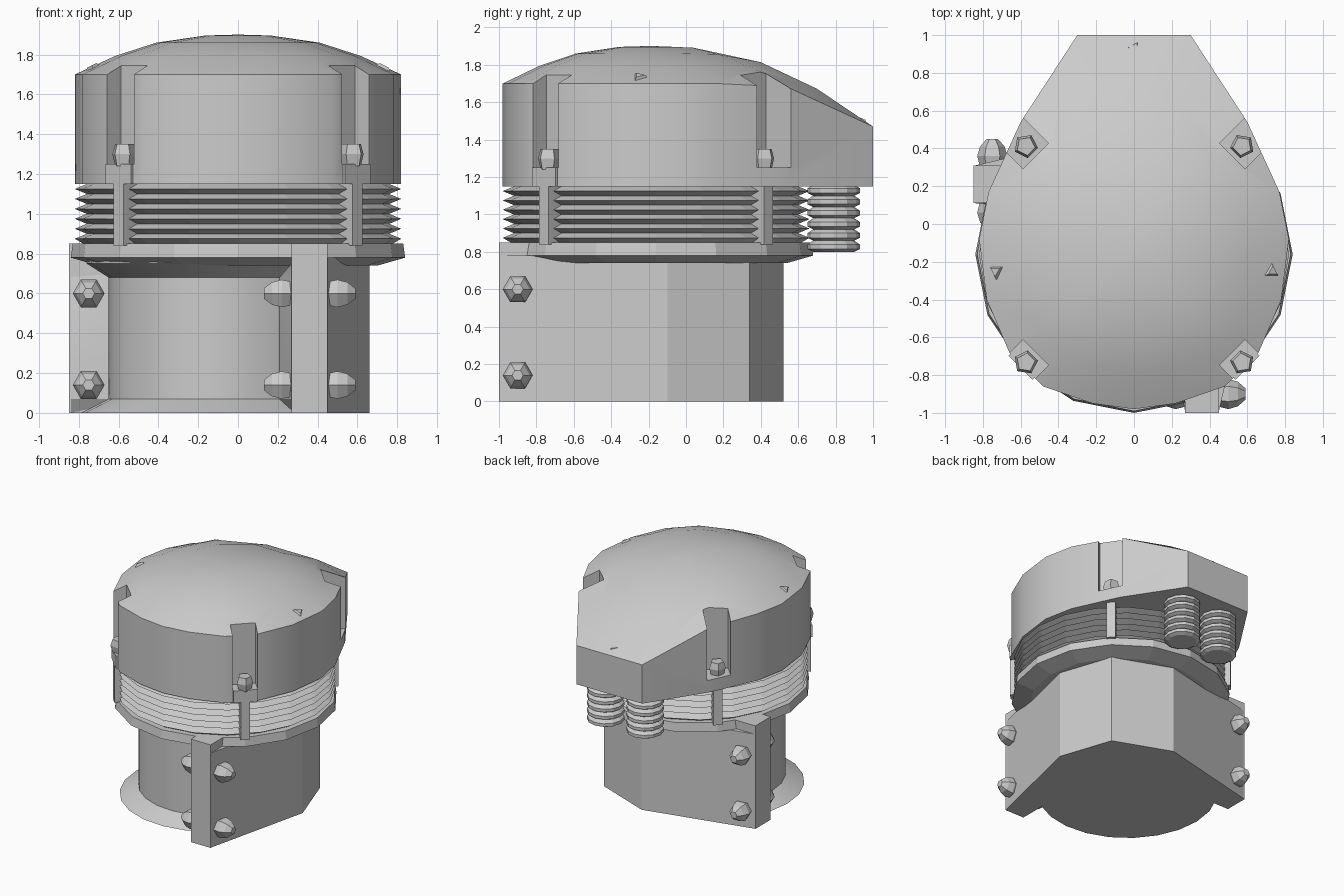
import bpy, bmesh, math
from mathutils import Matrix, Vector

if "Cube" in bpy.data.objects:
    bpy.data.objects.remove(bpy.data.objects["Cube"], do_unlink=True)

grey = bpy.data.materials.new("light_grey")
grey.use_nodes = True
GREY = (0.6, 0.6, 0.6, 1)
grey.diffuse_color = GREY
grey.node_tree.nodes["Principled BSDF"].inputs["Base Color"].default_value = GREY

AXIS = Vector((0, -0.16, 0))      # centre line of the round upper housing


def loft(name, rings, matrix=Matrix(), smooth=0):
    """Skin a stack of equal-length point rings and close both ends."""
    bm = bmesh.new()
    loops = [[bm.verts.new(p) for p in ring] for ring in rings]
    n = len(loops[0])
    for a, b in zip(loops, loops[1:]):
        for i in range(n):
            j = (i + 1) % n
            bm.faces.new((a[i], a[j], b[j], b[i]))
    bm.faces.new(loops[0][::-1])
    bm.faces.new(loops[-1])
    bmesh.ops.transform(bm, matrix=matrix, verts=bm.verts)
    bmesh.ops.recalc_face_normals(bm, faces=bm.faces)
    mesh = bpy.data.meshes.new(name)
    bm.to_mesh(mesh)
    bm.free()
    mesh.materials.append(grey)
    ob = bpy.data.objects.new(name, mesh)
    bpy.context.collection.objects.link(ob)
    if smooth:
        shade(ob, smooth)
    return ob


def shade(ob, angle):
    bpy.ops.object.select_all(action='DESELECT')
    ob.select_set(True)
    bpy.context.view_layer.objects.active = ob
    bpy.ops.object.shade_smooth_by_angle(angle=math.radians(angle))


def lathe(name, profile, sides, matrix=Matrix()):
    turns = [2 * math.pi * i / sides for i in range(sides)]
    rings = [[(r * math.cos(t), r * math.sin(t), z) for t in turns] for r, z in profile]
    return loft(name, rings, matrix)


def box(name, x0, x1, y0, y1, z0, z1, matrix=Matrix()):
    outline = [(x0, y0), (x1, y0), (x1, y1), (x0, y1)]
    return loft(name, [[(x, y, z) for x, y in outline] for z in (z0, z1)], matrix)


def pointing(location, direction):
    turn = Vector(direction).to_track_quat('Z', 'Y').to_matrix().to_4x4()
    return Matrix.Translation(location) @ turn


# Lower body: faceted back, and a round front pocket that flares at floor and top
WALLS = [(0.27, -0.99), (0.45, -0.99), (0.66, -0.1), (0.51, 0.34), (0.04, 0.52),
         (-0.84, 0.31), (-0.84, 0.11)]


def body_ring(radius, z):
    turns = [math.radians(148 + 15.6 * i) for i in range(11)]
    arc = [(-0.1 + radius * math.cos(t), -0.2 + radius * math.sin(t)) for t in turns]
    return [(x, y, z) for x, y in arc + WALLS]


loft("lower_body", [body_ring(0.69, 0), body_ring(0.55, 0.07), body_ring(0.55, 0.68),
                    body_ring(0.66, 0.75), body_ring(0.66, 0.78)], smooth=25)

# Clamp flanges with bolts on both sides
box("front_flange", 0.27, 0.45, -1, -0.7, 0, 0.85)
box("side_flange", -0.85, -0.55, 0.11, 0.31, 0, 0.85)
BOLT = [(0.065, -0.01), (0.08, 0.05), (0.065, 0.1), (0.03, 0.14)]
for z in (0.14, 0.6):
    for place, way in (((0.45, -0.9, z), (1, 0, 0)), ((0.27, -0.9, z), (-1, 0, 0)),
                       ((-0.75, 0.11, z), (0, -1, 0)), ((-0.75, 0.31, z), (0, 1, 0))):
        lathe("flange_bolt", BOLT, 6, pointing(place, way))

# Base plate and bellows
upright = Matrix.Translation(AXIS)
lathe("base_plate", [(0.7, 0.74), (0.84, 0.78), (0.83, 0.85)], 16, upright)
zigzag = [(0.76, 0.84)]
for i in range(6):
    z = 0.85 + 0.05 * i
    zigzag += [(0.82, z + 0.025), (0.76, z + 0.05)]
lathe("bellows", zigzag, 20, upright)

# Cap: egg-shaped wall with a shallow dome
half = [(0.22, -0.95), (0.48, -0.86), (0.66, -0.68), (0.78, -0.4), (0.82, -0.08),
        (0.77, 0.17), (0.6, 0.54), (0.3, 1)]
outline = [(0, -0.98)] + half + [(-x, y) for x, y in reversed(half)]


def rim(y):
    return 1.7 if y < 0.5 else 1.7 - 0.46 * (y - 0.5)


def dome_ring(scale, rise):
    return [(x * scale, -0.2 + (y + 0.2) * scale, rim(y) + (1.9 - rim(y)) * rise)
            for x, y in outline]


cap = loft("cap", [[(x, y, 1.15) for x, y in outline], dome_ring(1, 0), dome_ring(0.75, 0.47),
                   dome_ring(0.5, 0.8), dome_ring(0.2, 0.98), dome_ring(0.03, 1)])

# Four corners: pocket cut in the cap, ear, screw and post
for deg in (45, 135, 225, 315):
    corner = upright @ Matrix.Rotation(math.radians(deg), 4, 'Z')
    cutter = box("corner_cutter", 0.735, 1.1, -0.095, 0.095, 1.25, 2, corner)
    cutter.hide_render = True
    cut = cap.modifiers.new("corner_pocket", 'BOOLEAN')
    cut.operation, cut.object, cut.solver = 'DIFFERENCE', cutter, 'EXACT'
    bpy.ops.object.select_all(action='DESELECT')
    bpy.context.view_layer.objects.active = cap
    cap.select_set(True)
    bpy.ops.object.modifier_apply(modifier=cut.name)
    bpy.data.objects.remove(cutter, do_unlink=True)
    box("corner_ear", 0.6, 0.85, -0.09, 0.09, 1.15, 1.25, corner)
    box("corner_post", 0.75, 0.85, -0.035, 0.035, 0.84, 1.16, corner)
    lathe("corner_screw", [(0.05, 1.24), (0.065, 1.3), (0.05, 1.35)], 5,
          corner @ Matrix.Translation((0.81, 0, 0)))
shade(cap, 30)

# Small three-sided studs lying almost flush on the dome
for place, way in (((0, 0.93, 1.505), (0, 0.4, 1)), ((0.73, -0.25, 1.735), (0.5, 0, 1)),
                   ((-0.73, -0.25, 1.735), (-0.5, 0, 1))):
    lathe("dome_stud", [(0.06, -0.02), (0.03, 0.012)], 3, pointing(place, way))

# Two ribbed cable glands under the tail
ribs = [(0.11, 0.8)]
for i in range(6):
    z = 0.8 + 0.06 * i
    ribs += [(0.14, z + 0.015), (0.14, z + 0.04), (0.11, z + 0.06)]
for side in (-1, 1):
    lathe("cable_gland", ribs, 12, Matrix.Translation((0.18 * side, 0.79, 0)))
